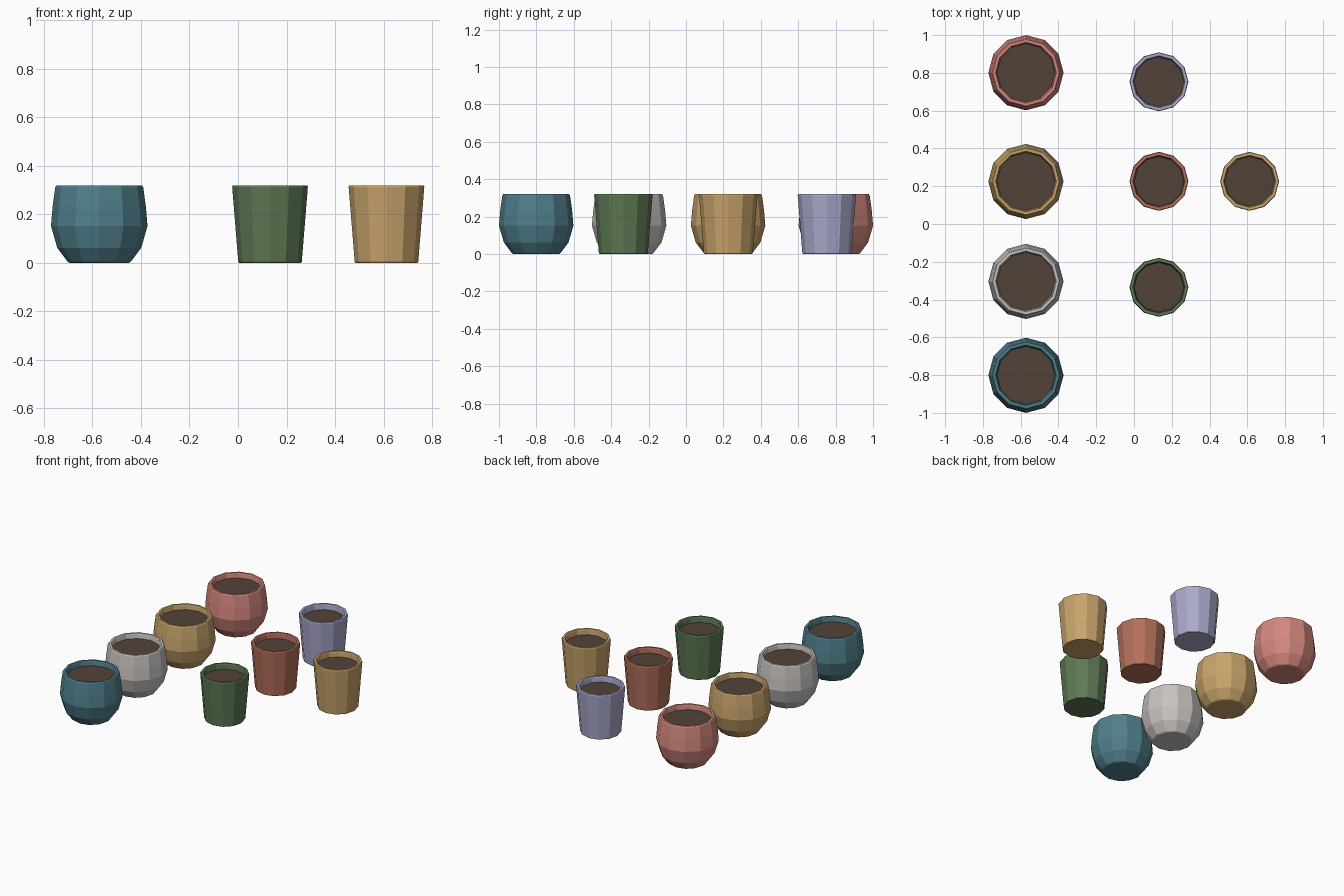
import bpy, bmesh, math

if "Cube" in bpy.data.objects:
    bpy.data.objects.remove(bpy.data.objects["Cube"])

SIDES = 12


def material(name, r, g, b):
    lin = [((c / 255 + 0.055) / 1.055) ** 2.4 for c in (r, g, b)]
    m = bpy.data.materials.new(name)
    m.diffuse_color = (*lin, 1)
    m.use_nodes = True
    m.node_tree.nodes["Principled BSDF"].inputs["Base Color"].default_value = m.diffuse_color
    return m


soil = material("soil brown", 82, 66, 58)
teal = material("teal", 80, 127, 140)
white = material("warm white", 198, 194, 191)
gold = material("tan gold", 200, 164, 108)
rose = material("rose", 212, 136, 126)
lavender = material("lavender", 170, 169, 204)
terracotta = material("terracotta", 180, 112, 90)
green = material("moss green", 94, 121, 84)


# Spin a (radius, z) profile; the first ring closes the base,
# the last ring is filled with soil
def pot(name, x, y, profile, glaze):
    bm = bmesh.new()
    rings = []
    for r, z in profile:
        rings.append([bm.verts.new((r * math.cos(2 * math.pi * i / SIDES),
                                    r * math.sin(2 * math.pi * i / SIDES), z))
                      for i in range(SIDES)])
    bm.faces.new(rings[0][::-1])
    for a, b in zip(rings, rings[1:]):
        for i in range(SIDES):
            j = (i + 1) % SIDES
            bm.faces.new((a[i], a[j], b[j], b[i]))
    bm.faces.new(rings[-1]).material_index = 1
    mesh = bpy.data.meshes.new(name)
    bm.to_mesh(mesh)
    bm.free()
    mesh.materials.append(glaze)
    mesh.materials.append(soil)
    obj = bpy.data.objects.new(name, mesh)
    obj.location = (x, y, 0)
    bpy.context.collection.objects.link(obj)


# Bellied pot: bulging wall, bevelled rim, recessed soil
ROUND = [(0.122, 0), (0.130, 0.005), (0.173, 0.062), (0.199, 0.152),
         (0.192, 0.235), (0.181, 0.314), (0.176, 0.32), (0.161, 0.32),
         (0.157, 0.315), (0.153, 0.287)]
# Straight tapered pot
TAPER = [(0.127, 0), (0.131, 0.005), (0.156, 0.314), (0.153, 0.32),
         (0.138, 0.32), (0.134, 0.315), (0.131, 0.283)]

for name, y, glaze in (("round_pot_teal", -0.801, teal),
                       ("round_pot_white", -0.304, white),
                       ("round_pot_gold", 0.225, gold),
                       ("round_pot_rose", 0.801, rose)):
    pot(name, -0.572, y, ROUND, glaze)

for name, x, y, glaze in (("tapered_pot_lavender", 0.132, 0.753, lavender),
                          ("tapered_pot_terracotta", 0.132, 0.226, terracotta),
                          ("tapered_pot_green", 0.132, -0.335, green),
                          ("tapered_pot_gold", 0.612, 0.226, gold)):
    pot(name, x, y, TAPER, glaze)
